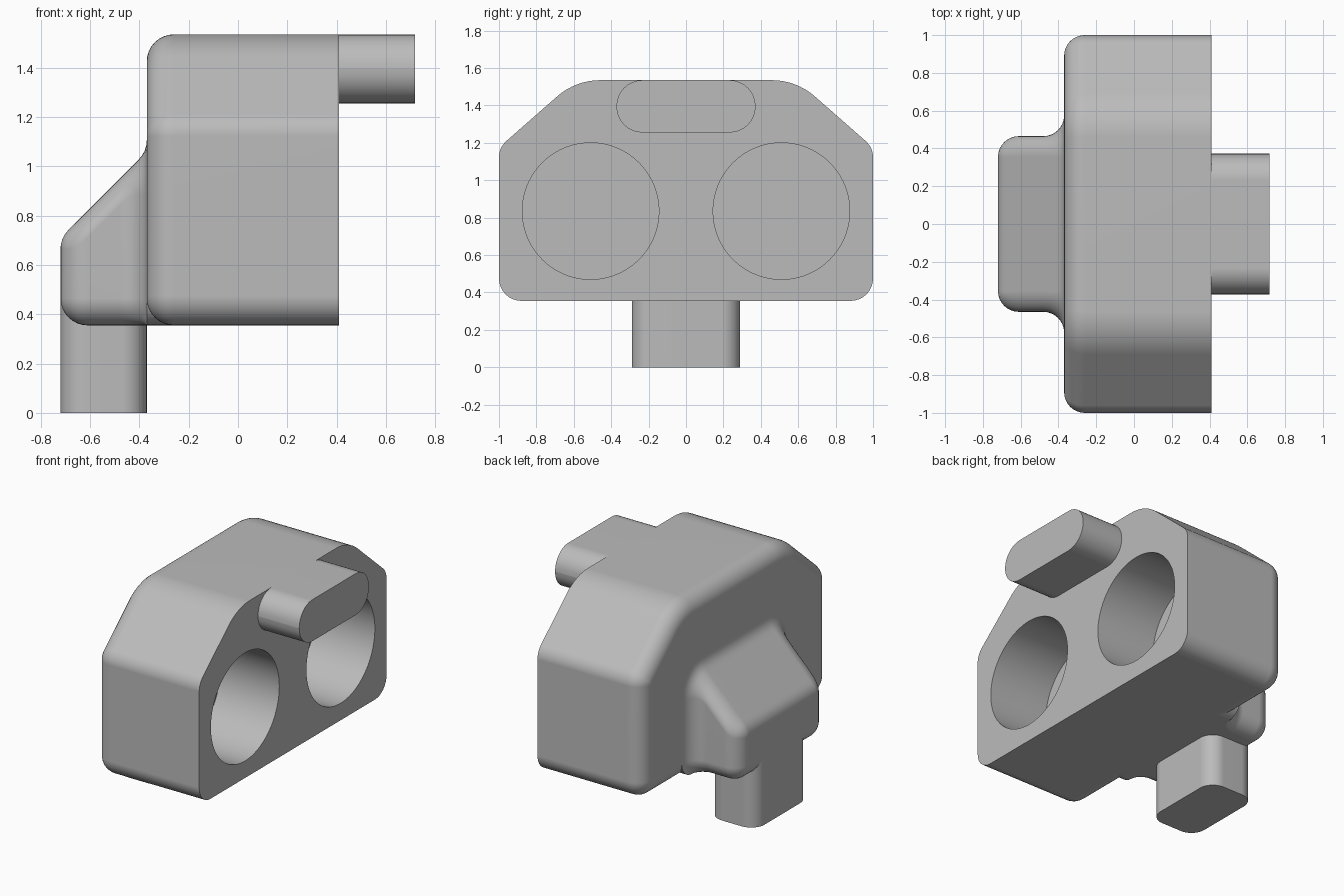
import bpy, bmesh, math
from mathutils import Vector

cube = bpy.data.objects.get("Cube")
if cube:
    bpy.data.objects.remove(cube, do_unlink=True)

grey = bpy.data.materials.new("plain grey")
grey.use_nodes = True
COLOUR = (0.5, 0.5, 0.5, 1)
grey.diffuse_color = COLOUR
grey.node_tree.nodes["Principled BSDF"].inputs["Base Color"].default_value = COLOUR

R = 0.11      # edge rounding used throughout
SEGS = 8      # steps per quarter round


def rounded(corners, inset=0.0):
    """Round a convex counter-clockwise outline of (u, v, radius), moved inward by inset."""
    pts = [Vector(c[:2]) for c in corners]
    out = []
    for i, p in enumerate(pts):
        a = (p - pts[i - 1]).normalized()
        b = (pts[(i + 1) % len(pts)] - p).normalized()
        na, nb = Vector((-a.y, a.x)), Vector((-b.y, b.x))
        bisect = (na + nb) / (1 + na.dot(nb))
        r = max(corners[i][2] - inset, 0.002)
        centre = p + bisect * (inset + r)
        start = math.atan2(-na.y, -na.x)
        turn = math.atan2(a.cross(b), a.dot(b))
        for k in range(SEGS + 1):
            t = start + turn * k / SEGS
            out.append(centre + Vector((math.cos(t), math.sin(t))) * r)
    return out


def box(u0, u1, v0, v1, low, high=None):
    high = low if high is None else high
    return [(u0, v0, low), (u1, v0, low), (u1, v1, high), (u0, v1, high)]


def finish(obj):
    bpy.ops.object.select_all(action='DESELECT')
    obj.select_set(True)
    bpy.context.view_layer.objects.active = obj
    for mod in list(obj.modifiers):
        bpy.ops.object.modifier_apply(modifier=mod.name)
    bpy.ops.object.shade_smooth_by_angle(angle=math.radians(30))
    obj.modifiers.new("even shading", 'WEIGHTED_NORMAL').keep_sharp = True


def loft(name, sections, axis='X'):
    """Skin a list of (position, outline) sections along an axis and cap both ends."""
    bm = bmesh.new()
    rings = []
    for pos, outline in sections:
        rings.append([bm.verts.new((pos, u, v) if axis == 'X' else (u, v, pos))
                      for u, v in outline])
    for a, b in zip(rings, rings[1:]):
        for i in range(len(a)):
            j = (i + 1) % len(a)
            bm.faces.new((a[i], a[j], b[j], b[i]))
    bm.faces.new(rings[0])
    bm.faces.new(rings[-1])
    bmesh.ops.recalc_face_normals(bm, faces=bm.faces)
    mesh = bpy.data.meshes.new(name)
    bm.to_mesh(mesh)
    bm.free()
    mesh.materials.append(grey)
    obj = bpy.data.objects.new(name, mesh)
    bpy.context.collection.objects.link(obj)
    return obj


quarter = [math.pi / 2 * k / SEGS for k in range(SEGS + 1)]

# Main housing, with one rounded rim
profile = [(-1, 0.355, 0.12), (1, 0.355, 0.12), (1, 1.175, 0.115),
           (0.59, 1.535, 0.35), (-0.59, 1.535, 0.35), (-1, 1.175, 0.115)]
sections = [(0.41, rounded(profile))]
for t in quarter:
    sections.append((-0.26 - R * math.sin(t), rounded(profile, R * (1 - math.cos(t)))))
housing = loft("housing", sections)

# Two round blind sockets
for side in (-1, 1):
    bpy.ops.mesh.primitive_cylinder_add(vertices=96, radius=0.365, depth=1,
                                        location=(0.47, side * 0.51, 0.835),
                                        rotation=(0, math.pi / 2, 0))
    cutter = bpy.context.object
    cutter.name = "socket_cutter"
    cutter.data.materials.append(grey)
    cut = housing.modifiers.new("socket", 'BOOLEAN')
    cut.operation, cut.solver, cut.object = 'DIFFERENCE', 'EXACT', cutter
finish(housing)
for obj in [o for o in bpy.data.objects if o.name.startswith("socket_cutter")]:
    bpy.data.objects.remove(obj, do_unlink=True)


# Sloped block, rounded at its nose and flaring into the housing
def block_section(x):
    nose = R - math.sqrt(max(R * R - min(x + 0.61, 0) ** 2, 0))
    flare = R - math.sqrt(max(R * R - max(x + 0.48, 0) ** 2, 0))
    if x < -0.688:
        top = 0.664 + R - nose
    elif x < -0.403:
        top = 1.43 + x
    else:
        top = 1.106 - R + flare
    w = 0.465 - nose + flare
    r = R - nose
    return rounded(box(-w, w, 0.355 + nose, top, r, r + flare))


xs = [-0.61 - R * math.cos(t) for t in quarter]
xs += [-0.48 + R * math.sin(t) for t in quarter]
sections = [(x, block_section(x)) for x in xs]
sections.append((-0.26, sections[-1][1]))
finish(loft("sloped_block", sections))

# Post under the block
outline = rounded(box(-0.72, -0.37, -0.29, 0.29, 0.1))
finish(loft("post", [(0, outline), (0.465, outline)], 'Z'))

# Round-ended tab on the opposite side
outline = rounded(box(-0.372, 0.372, 1.255, 1.535, 0.139))
finish(loft("tab", [(0.41, outline), (0.718, outline)]))
